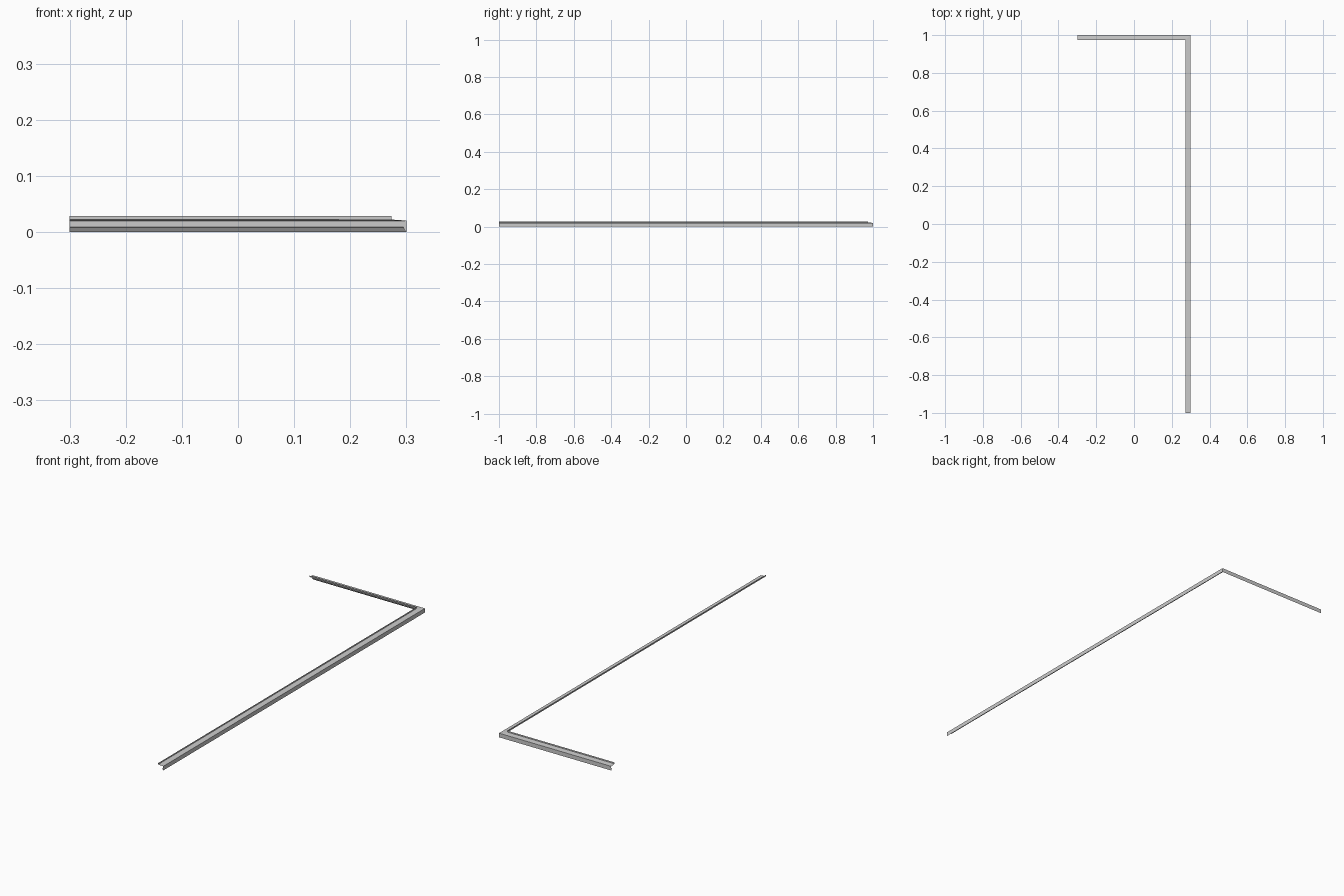
import bpy
import bmesh

if "Cube" in bpy.data.objects:
    bpy.data.objects.remove(bpy.data.objects["Cube"])

# Sheet cross-section: (distance in from outer edge, height)
profile = [
    (0.0055, 0.008),   # folded hem tip
    (0.0, 0.0),        # bottom of outer flange
    (0.0, 0.020),      # top of outer flange
    (0.0265, 0.022),   # inner edge of gently sloped plate
    (0.0265, 0.0286),  # top of upright lip
]

# Path stations: start of long side, mitred corner, end of short side
stations = [
    lambda d: (0.3 - d, -1.0),
    lambda d: (0.3 - d, 1.0 - d),
    lambda d: (-0.3, 1.0 - d),
]

# Sweep the section along the L-shaped path
bm = bmesh.new()
rings = [[bm.verts.new((*at(d), z)) for d, z in profile] for at in stations]
for r0, r1 in zip(rings, rings[1:]):
    for i in range(len(profile) - 1):
        bm.faces.new((r0[i], r1[i], r1[i + 1], r0[i + 1]))

mesh = bpy.data.meshes.new("edge_trim")
bm.to_mesh(mesh)
bm.free()
trim = bpy.data.objects.new("edge_trim", mesh)
bpy.context.collection.objects.link(trim)

# Thin sheet thickness, growing inward
solid = trim.modifiers.new("sheet_thickness", 'SOLIDIFY')
solid.thickness = 0.0005
solid.offset = -1
